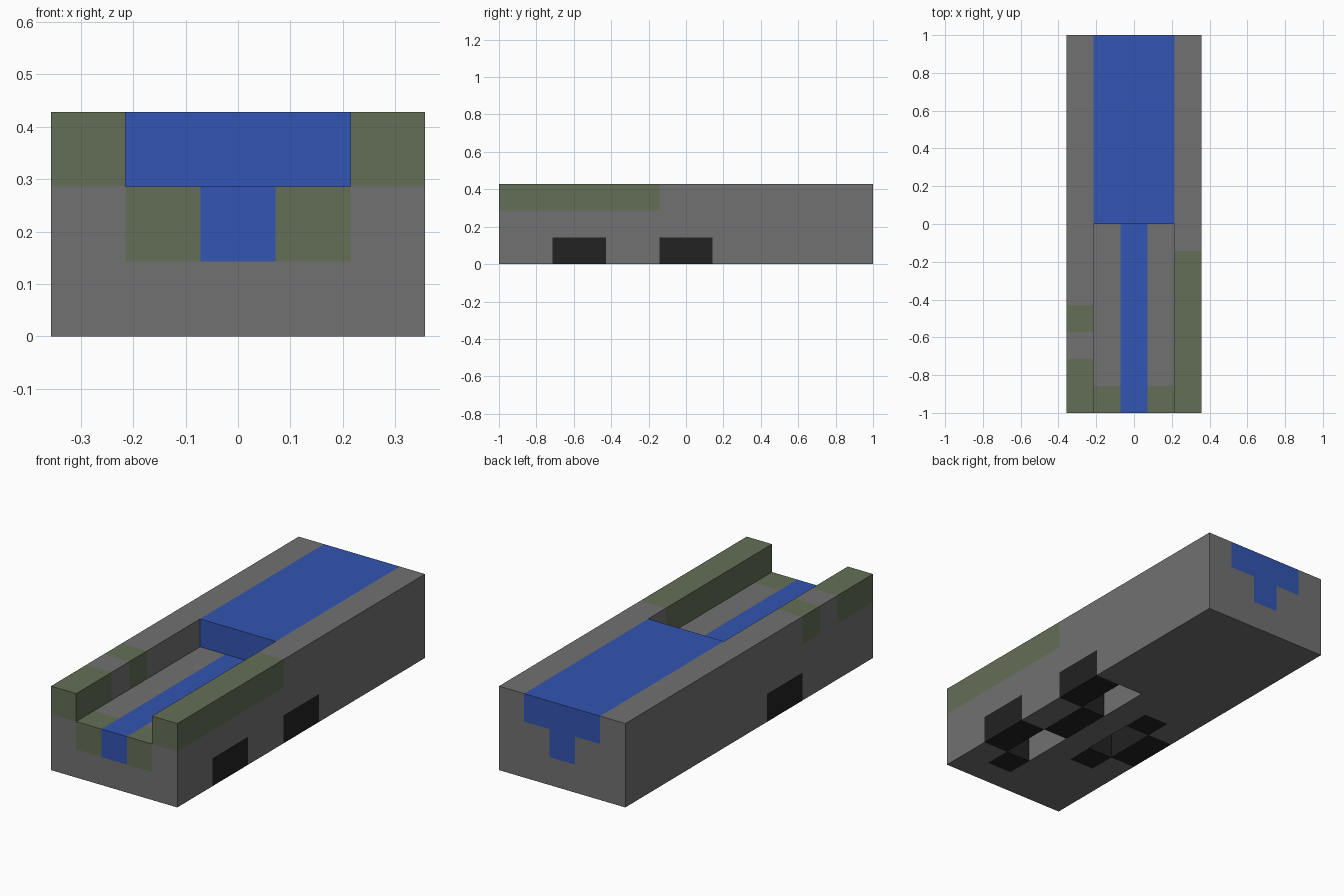
import bpy, bmesh
from mathutils import Vector

old = bpy.data.objects.get("Cube")
if old:
    bpy.data.objects.remove(old, do_unlink=True)

U = 1 / 7                 # block size
NX, NY, NZ = 5, 14, 3     # blocks across, along, up


def material(name, color):
    m = bpy.data.materials.new(name)
    m.use_nodes = True
    m.diffuse_color = (*color, 1)
    bsdf = m.node_tree.nodes["Principled BSDF"]
    bsdf.inputs["Base Color"].default_value = (*color, 1)
    bsdf.inputs["Roughness"].default_value = 0.9
    return m


GRAY = material("stone_gray", (0.165, 0.165, 0.165))
BLUE = material("water_blue", (0.033, 0.091, 0.445))
MOSS = material("moss_green", (0.127, 0.156, 0.095))
BLACK = material("wheel_black", (0.016, 0.016, 0.016))

cells = {}


def fill(part, x, y, z):
    """Assign a range of blocks to a part; None carves them away."""
    for i in range(*x):
        for j in range(*y):
            for k in range(*z):
                cells[i, j, k] = part


# Stone body
fill("body", (0, NX), (0, NY), (0, NZ))

# Blue T-shaped channel, with the bar over the rear half
fill("channel", (2, 3), (0, NY), (1, 2))
fill("channel", (1, 4), (7, NY), (2, 3))

# Open trench over the front half
fill(None, (1, 4), (0, 7), (2, 3))

# Moss on the walls and on the trench lip
fill("left_wall_moss", (4, 5), (0, 6), (2, 3))
fill("right_wall_moss", (0, 1), (0, 2), (2, 3))
fill("right_wall_moss", (0, 1), (3, 4), (2, 3))
for i in (1, 3):
    fill("lip_moss", (i, i + 1), (0, 1), (1, 2))

# Wheels: outer block pair, inner end blocks, hollow between them
def wheel(name, outer, inner, start, ends):
    fill(name, (outer, outer + 1), (start, start + 2), (0, 1))
    for j in ends:
        fill(name, (inner, inner + 1), (j, j + 1), (0, 1))
    fill(None, (inner, inner + 1), (start, start + 2), (0, 1))


wheel("left_front_wheel", 4, 3, 2, (1, 4))
wheel("left_rear_wheel", 4, 3, 6, (5,))
wheel("right_wheel", 0, 1, 4, (3, 6))


def build(part, mat):
    """Make one object from the exposed block faces of a part."""
    bm = bmesh.new()
    for cell, owner in cells.items():
        if owner != part:
            continue
        centre = Vector(cell) + Vector((0.5 - NX / 2, 0.5 - NY / 2, 0.5))
        for axis in range(3):
            for side in (-1, 1):
                n = Vector((0, 0, 0))
                n[axis] = side
                if cells.get(tuple(int(c + d) for c, d in zip(cell, n))):
                    continue
                a = Vector((0, 0, 0))
                a[(axis + 1) % 3] = 0.5
                b = n.cross(a)
                mid = centre + n / 2
                corners = (mid - a - b, mid + a - b, mid + a + b, mid - a + b)
                bm.faces.new([bm.verts.new(c * U) for c in corners])
    bmesh.ops.remove_doubles(bm, verts=bm.verts, dist=0.001)
    bmesh.ops.dissolve_limit(bm, angle_limit=0.01, verts=bm.verts, edges=bm.edges)
    bmesh.ops.triangulate(bm, faces=[f for f in bm.faces if len(f.verts) > 4])
    mesh = bpy.data.meshes.new(part)
    bm.to_mesh(mesh)
    bm.free()
    mesh.materials.append(mat)
    bpy.context.collection.objects.link(bpy.data.objects.new(part, mesh))


for part in sorted({p for p in cells.values() if p}):
    if part == "body":
        mat = GRAY
    elif part == "channel":
        mat = BLUE
    else:
        mat = MOSS if part.endswith("moss") else BLACK
    build(part, mat)
